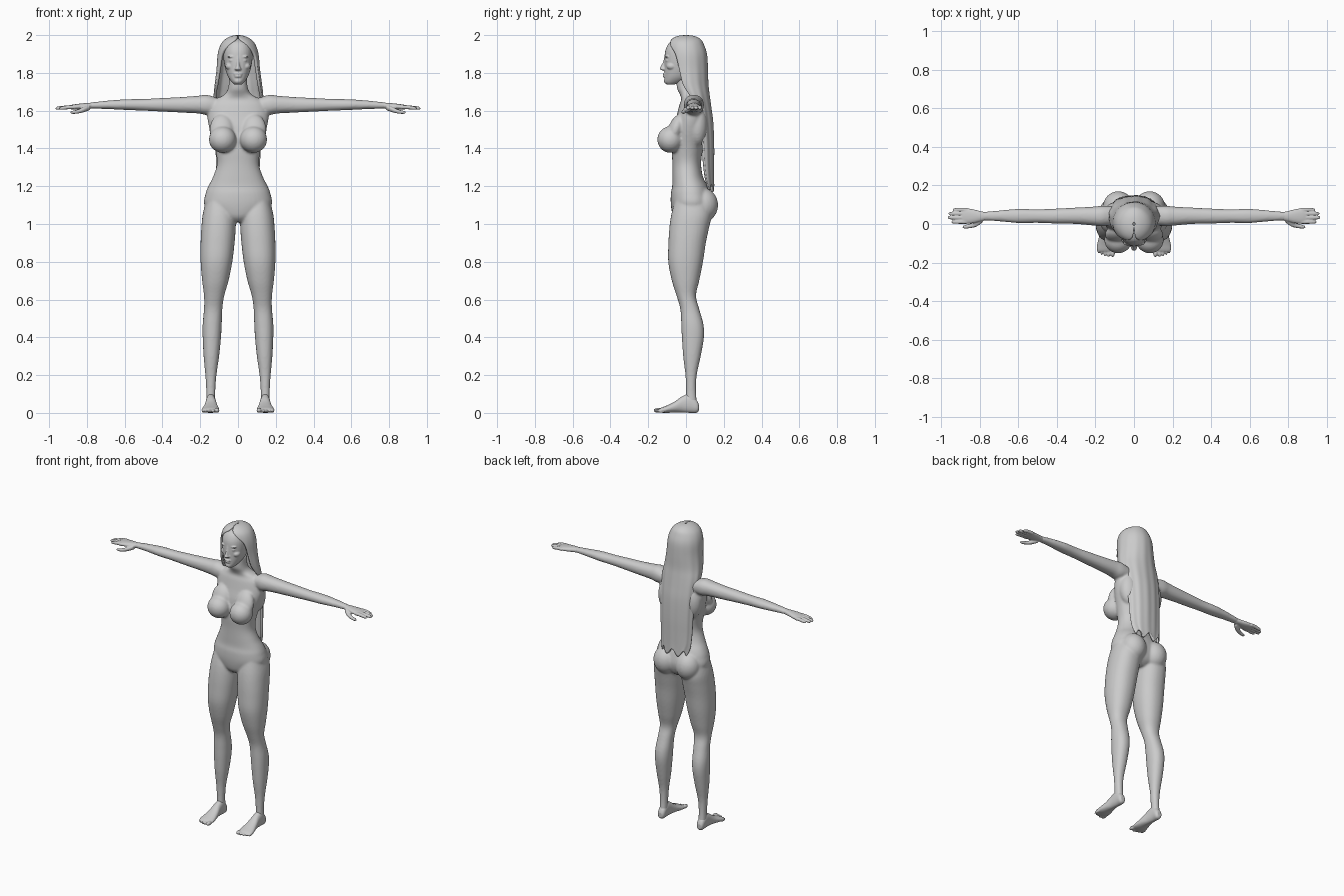
import bpy, bmesh, math
from mathutils import Matrix, Vector


def dense(rows, k=4):
    """Catmull-Rom subdivision of a list of number rows."""
    out = []
    for i in range(len(rows) - 1):
        p0, p1, p2 = rows[max(i - 1, 0)], rows[i], rows[i + 1]
        p3 = rows[min(i + 2, len(rows) - 1)]
        for s in range(k):
            t = s / k
            out.append([0.5 * (2 * b + (c - a) * t + (2 * a - 5 * b + 4 * c - d) * t * t
                               + (3 * b - a - 3 * c + d) * t ** 3)
                        for a, b, c, d in zip(p0, p1, p2, p3)])
    return out + [list(rows[-1])]


def loft(bm, axis, rows, side=1, n=28, power=2.2):
    """Closed tube; each row is (position on axis, min a, max a, min b, max b)."""
    rings = []
    for t, a0, a1, b0, b1 in dense(rows):
        ring = []
        for j in range(n):
            g = 2 * math.pi * j / n
            c, s = math.cos(g), math.sin(g)
            a = (a0 + a1) / 2 + (a1 - a0) / 2 * math.copysign(abs(c) ** (2 / power), c)
            b = (b0 + b1) / 2 + (b1 - b0) / 2 * math.copysign(abs(s) ** (2 / power), s)
            x, y, z = {"x": (t, a, b), "y": (a, t, b), "z": (a, b, t)}[axis]
            ring.append(bm.verts.new((x * side, y, z)))
        rings.append(ring)
    for r, q in zip(rings, rings[1:]):
        for j in range(n):
            bm.faces.new((r[j], r[(j + 1) % n], q[(j + 1) % n], q[j]))
    bm.faces.new(rings[0])
    bm.faces.new(rings[-1])


def ball(bm, centre, radii, side=1, tilt=0):
    x, y, z = centre
    m = (Matrix.Translation((x * side, y, z)) @ Matrix.Rotation(tilt, 4, "X")
         @ Matrix.Diagonal((*radii, 1)))
    bmesh.ops.create_uvsphere(bm, u_segments=24, v_segments=16, radius=1, matrix=m)


def finish(name, bm, voxel=None, smooth=4):
    """Turn a bmesh into an object; overlapping solids are fused by remeshing."""
    if voxel:
        bmesh.ops.recalc_face_normals(bm, faces=bm.faces)
    me = bpy.data.meshes.new(name)
    bm.to_mesh(me)
    bm.free()
    ob = bpy.data.objects.new(name, me)
    bpy.context.collection.objects.link(ob)
    for p in me.polygons:
        p.use_smooth = True
    if voxel:
        r = ob.modifiers.new("fuse", "REMESH")
        r.mode, r.voxel_size, r.use_smooth_shade = "VOXEL", voxel, True
        s = ob.modifiers.new("soften", "SMOOTH")
        s.factor, s.iterations = 0.5, smooth
    return ob


# Body: torso, legs and arms fused together
bm = bmesh.new()
torso = [(1.01, .04, -.04, .08), (1.04, .12, -.068, .12), (1.10, .178, -.08, .14),
         (1.16, .172, -.08, .13), (1.20, .157, -.073, .115), (1.25, .132, -.072, .09),
         (1.32, .111, -.072, .08), (1.40, .122, -.075, .09), (1.50, .15, -.068, .108),
         (1.57, .162, -.05, .108), (1.63, .15, -.035, .10), (1.66, .12, -.025, .09),
         (1.685, .072, -.032, .075), (1.72, .052, -.048, .06), (1.78, .046, -.05, .06)]
loft(bm, "z", [(z, -w, w, f, b) for z, w, f, b in torso], n=40)
leg = [(1.12, .03, .17, -.06, .12), (1.05, .012, .187, -.078, .135), (.98, .012, .194, -.088, .122),
       (.9, .018, .198, -.093, .105), (.8, .03, .198, -.094, .09), (.7, .05, .19, -.075, .07),
       (.62, .073, .18, -.05, .053), (.55, .083, .18, -.03, .07), (.47, .086, .187, -.025, .092),
       (.4, .09, .187, -.022, .095), (.3, .1, .182, -.015, .078), (.2, .114, .173, -.003, .057),
       (.12, .12, .168, 0, .053), (.05, .12, .168, 0, .058)]
arm = [(.09, .0, .09, 1.59, 1.66), (.16, -.012, .095, 1.577, 1.683), (.21, -.008, .09, 1.585, 1.679),
       (.3, .0, .085, 1.59, 1.672), (.4, .002, .08, 1.595, 1.667), (.5, .006, .076, 1.6, 1.662),
       (.6, .005, .078, 1.604, 1.66), (.7, .014, .07, 1.609, 1.652), (.79, .019, .061, 1.612, 1.642)]
for s in (1, -1):
    loft(bm, "z", leg, s, 32)
    loft(bm, "x", arm, s, 24)
    ball(bm, (.081, .09, 1.10), (.08, .08, .09), s)
    ball(bm, (.082, -.083, 1.447), (.072, .069, .07), s)
    ball(bm, (.086, -.055, 1.50), (.064, .04, .085), s, -.35)
    ball(bm, (.088, .06, 1.52), (.065, .055, .11), s)
finish("body", bm, .007, 5)

# Hands with four fingers and a thumb
palm = [(.765, .021, .06, 1.612, 1.643), (.80, .012, .068, 1.609, 1.641),
        (.84, .003, .078, 1.606, 1.637), (.875, .001, .082, 1.606, 1.632), (.892, .006, .078, 1.609, 1.628)]
thumb = [(.785, .008, .04, 1.603, 1.632), (.815, -.013, .022, 1.592, 1.62),
         (.845, -.021, .003, 1.585, 1.607), (.875, -.024, -.005, 1.583, 1.6), (.888, -.02, -.012, 1.587, 1.595)]
fingers = [(.011, .945), (.033, .965), (.054, .96), (.074, .938)]
bm = bmesh.new()
for s in (1, -1):
    loft(bm, "x", palm, s, 20)
    loft(bm, "x", thumb, s, 14)
    for y, tip in fingers:
        loft(bm, "x", [(x, y - r, y + r, z - r, z + r) for x, r, z in
                       ((.865, .0105, 1.619), (.90, .0105, 1.618), (tip - .015, .0092, 1.614),
                        (tip - .003, .0065, 1.612), (tip + .001, .003, 1.612))], s, 14)
finish("hands", bm, .004, 2)

# Feet with toes
foot = [(.068, .13, .16, .012, .045), (.055, .12, .168, 0, .07), (.02, .118, .17, 0, .1),
        (-.02, .115, .172, .002, .088), (-.06, .107, .18, .002, .06), (-.1, .1, .19, 0, .04),
        (-.13, .099, .193, .001, .028), (-.142, .105, .188, .004, .022)]
toes = [(.111, -.148, .0125), (.132, -.147, .0095), (.150, -.143, .009), (.167, -.137, .0085), (.183, -.129, .008)]
bm = bmesh.new()
for s in (1, -1):
    loft(bm, "y", foot, s, 24)
    for x, y, r in toes:
        ball(bm, (x, y, r + .001), (r, .024, r), s)
finish("feet", bm, .004, 2)

# Head with nose, brows, eyes, lips and cheeks
bm = bmesh.new()
head = [(1.738, .018, -.1, -.065), (1.752, .034, -.113, -.02), (1.78, .053, -.114, .03),
        (1.82, .067, -.114, .065), (1.87, .076, -.114, .085), (1.92, .077, -.109, .088),
        (1.96, .064, -.088, .075), (1.982, .035, -.05, .05)]
loft(bm, "z", [(z, -w, w, f, b) for z, w, f, b in head], n=36)
loft(bm, "z", [(1.812, -.012, .012, -.122, -.09), (1.82, -.018, .018, -.139, -.09),
               (1.835, -.011, .011, -.134, -.09), (1.86, -.008, .008, -.121, -.09),
               (1.89, -.012, .012, -.114, -.09)], n=16)
ball(bm, (0, -.111, 1.793), (.024, .012, .0055))
ball(bm, (0, -.11, 1.782), (.021, .013, .0065))
ball(bm, (0, -.1, 1.757), (.022, .017, .016))
for s in (1, -1):
    ball(bm, (.031, -.098, 1.866), (.016, .011, .008), s)
    ball(bm, (.033, -.099, 1.886), (.024, .013, .006), s)
    ball(bm, (.044, -.075, 1.835), (.023, .028, .02), s)
finish("head", bm, .004, 2)

# Long hair: open arcs around the head and down the back
#        z, centre y, half width, depth, opening angle
arcs = [(2.0, .0, .006, .008, 178), (1.995, .0, .035, .045, 176), (1.978, .0, .068, .078, 168),
        (1.95, .0, .092, .095, 150), (1.90, .005, .108, .106, 126), (1.82, .01, .115, .106, 116),
        (1.74, .02, .125, .098, 112), (1.68, .04, .131, .085, 104), (1.62, .06, .128, .073, 90),
        (1.54, .073, .125, .07, 84), (1.42, .083, .121, .065, 82), (1.32, .088, .118, .06, 80),
        (1.24, .098, .112, .05, 76), (1.19, .115, .095, .034, 70)]
bm = bmesh.new()
N, grid = 56, []
for z, yc, rx, ry, A in dense(arcs, 4):
    row = []
    for j in range(N + 1):
        t = math.radians(A) * (2 * j / N - 1)
        wave = 1 + min(.035, (2 - z) * .07) * math.sin(9 * t) * math.cos(4 * t)
        drop = .02 * math.cos(7 * t) * max(0, 1.32 - z) / .13
        row.append(bm.verts.new((rx * wave * math.sin(t), yc + ry * wave * math.cos(t), z + drop)))
    grid.append(row)
for r, q in zip(grid, grid[1:]):
    for j in range(N):
        bm.faces.new((r[j], r[j + 1], q[j + 1], q[j]))
hair = finish("hair", bm)
shell = hair.modifiers.new("thickness", "SOLIDIFY")
shell.thickness, shell.offset = .014, -1
